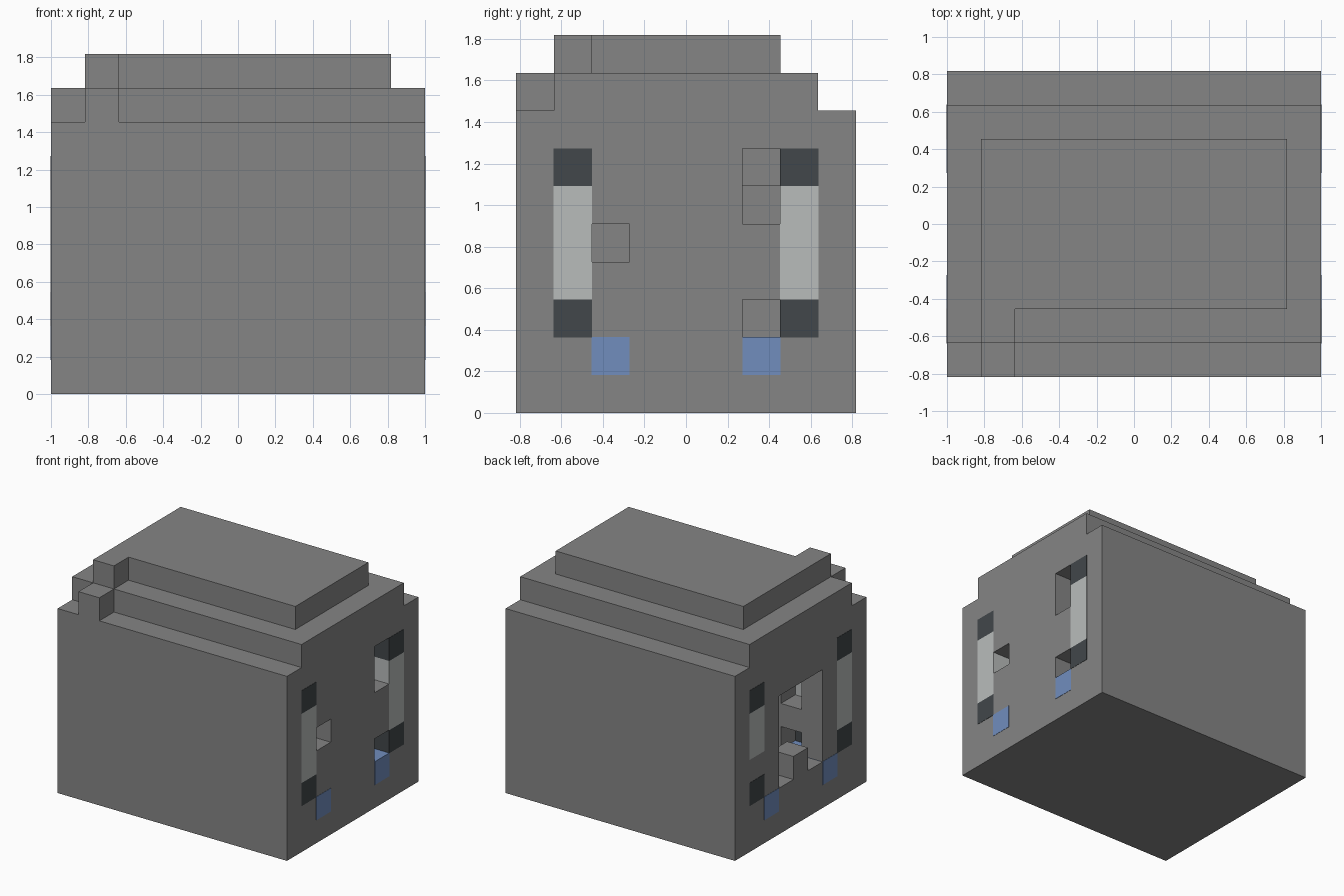
import bpy
import bmesh
from mathutils import Vector

U = 2 / 11                      # one block
ORIGIN = Vector((-5.5, -4.5, 0))
SKIN = 0.012                    # how far coloured bars stand proud, in blocks

cube = bpy.data.objects.get("Cube")
if cube:
    bpy.data.objects.remove(cube, do_unlink=True)


def material(name, rgb):
    mat = bpy.data.materials.new(name)
    mat.use_nodes = True
    mat.diffuse_color = (*rgb, 1)
    mat.node_tree.nodes["Principled BSDF"].inputs["Base Color"].default_value = (*rgb, 1)
    return mat


stone = material("stone grey", (0.235, 0.235, 0.235))
charcoal = material("charcoal", (0.054, 0.063, 0.069))
silver = material("pale silver", (0.485, 0.504, 0.497))
blue = material("soft blue", (0.165, 0.27, 0.515))


def prism(name, outline, x0, x1, mat):
    """Extrude a (y, z) outline along x, all measured in blocks."""
    bm = bmesh.new()
    face = bm.faces.new([bm.verts.new((ORIGIN + Vector((x0, y, z))) * U) for y, z in outline])
    new = bmesh.ops.extrude_face_region(bm, geom=[face])["geom"]
    verts = [v for v in new if isinstance(v, bmesh.types.BMVert)]
    bmesh.ops.translate(bm, vec=((x1 - x0) * U, 0, 0), verts=verts)
    bmesh.ops.recalc_face_normals(bm, faces=bm.faces)
    mesh = bpy.data.meshes.new(name)
    bm.to_mesh(mesh)
    bm.free()
    mesh.materials.append(mat)
    obj = bpy.data.objects.new(name, mesh)
    bpy.context.collection.objects.link(obj)
    return obj


def box(name, x, y, z, mat):
    outline = [(y[0], z[0]), (y[1], z[0]), (y[1], z[1]), (y[0], z[1])]
    return prism(name, outline, x[0], x[1], mat)


def cut(target, x, y, z):
    cutter = box("cutter", x, y, z, stone)
    mod = target.modifiers.new("cut", 'BOOLEAN')
    mod.operation, mod.solver, mod.object = 'DIFFERENCE', 'EXACT', cutter
    bpy.context.view_layer.objects.active = target
    bpy.ops.object.modifier_apply(modifier=mod.name)
    bpy.data.objects.remove(cutter, do_unlink=True)


# Stepped body
body = prism("body", [(0, 0), (9, 0), (9, 8), (8, 8), (8, 9), (1, 9), (1, 8), (0, 8)], 0, 11, stone)

# Large opening on one end, with side notches inside
cut(body, (-1, 6), (3, 6), (2, 6))
cut(body, (1, 2), (2, 3.5), (2, 3))
cut(body, (1, 2), (2, 3.5), (4, 6))

# Small sockets on the other end
cut(body, (10, 12), (6, 7), (6, 7))
cut(body, (9, 12), (6, 7), (5, 6))
cut(body, (10, 12), (6, 7), (2, 3))
cut(body, (10, 12), (2, 3), (4, 5))

# Stop block standing in the large opening
box("opening_stop", (0, 1), (4, 5), (2, 3), stone)

# Top slab and the stepped ridge leading to it
box("top_slab", (1, 10), (2, 7), (9, 10), stone)
box("ridge_upper", (1, 2), (1, 2), (9, 10), stone)
box("ridge_lower", (1, 2), (0, 1), (8, 9), stone)

# Coloured bars running through the body from end to end
ends = (-SKIN, 11 + SKIN)
for side, y, foot in (("front", 1, 2), ("back", 7, 6)):
    span = (y - SKIN, y + 1 + SKIN)
    box(side + "_upper_dark_bar", ends, span, (6, 7), charcoal)
    box(side + "_pale_bar", ends, span, (4, 6), silver)
    start = 1 if side == "back" else ends[0]
    box(side + "_lower_pale_bar", (start, ends[1]), span, (3, 4), silver)
    box(side + "_lower_dark_bar", ends, span, (2, 3), charcoal)
    box(side + "_blue_bar", ends, (foot, foot + 1), (1, 2 + SKIN), blue)
